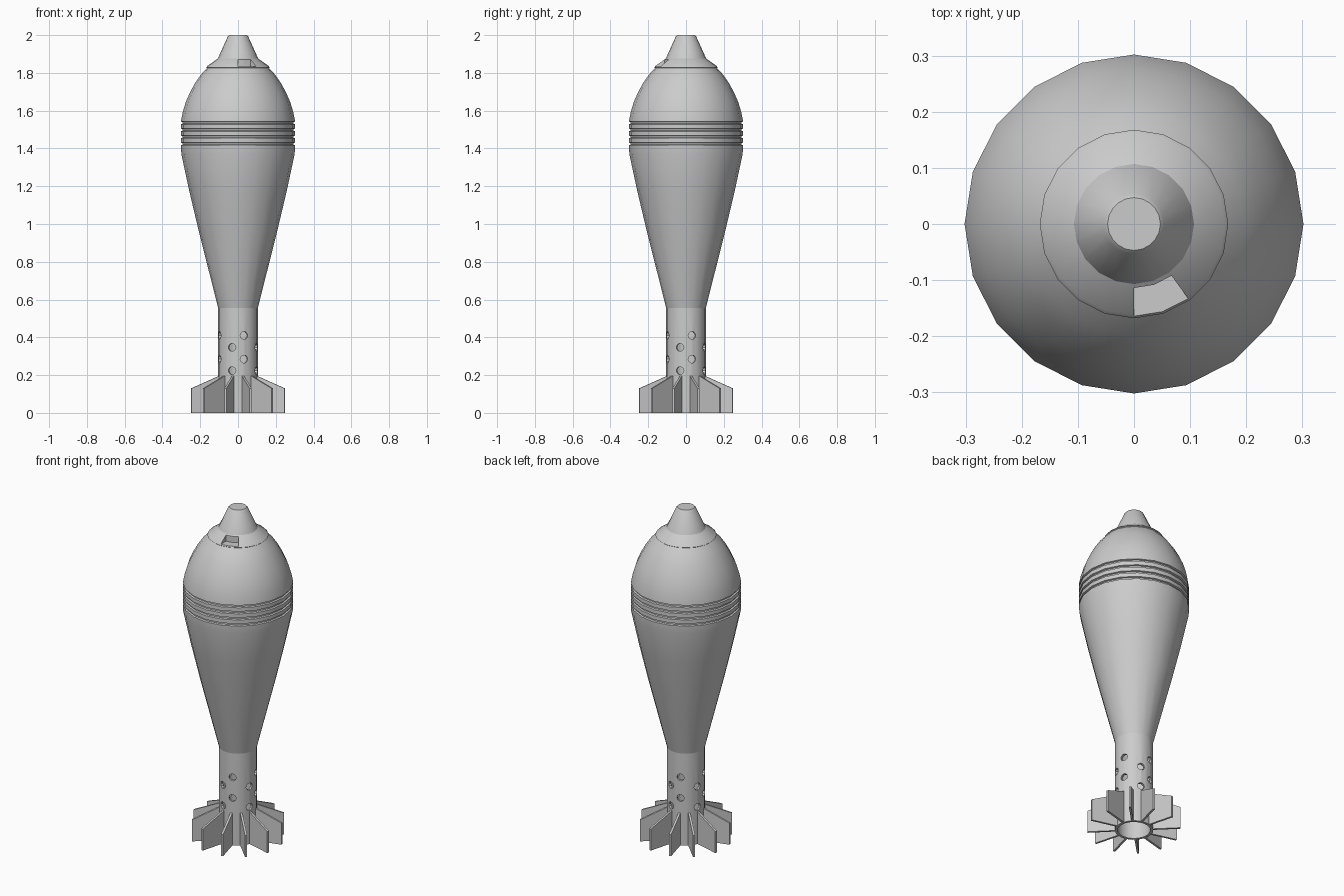
import bpy, bmesh, math
from mathutils import Matrix, Vector

if "Cube" in bpy.data.objects:
    bpy.data.objects.remove(bpy.data.objects["Cube"])

SIDES = 20


def finish(name, bm, smooth=True):
    bmesh.ops.recalc_face_normals(bm, faces=bm.faces)
    me = bpy.data.meshes.new(name)
    bm.to_mesh(me)
    bm.free()
    ob = bpy.data.objects.new(name, me)
    bpy.context.collection.objects.link(ob)
    if smooth:
        shade(ob)
    return ob


def shade(ob):
    bpy.ops.object.select_all(action='DESELECT')
    ob.select_set(True)
    bpy.context.view_layer.objects.active = ob
    bpy.ops.object.shade_smooth_by_angle(angle=math.radians(30))


def lathe(name, profile, closed=False):
    """Revolve (radius, z) points; r = 0 at an end makes a pole."""
    bm = bmesh.new()
    rings = []
    for r, z in profile:
        if r == 0:
            rings.append([bm.verts.new((0, 0, z))] * SIDES)
        else:
            rings.append([bm.verts.new((r * math.cos(i * math.tau / SIDES),
                                        r * math.sin(i * math.tau / SIDES), z))
                          for i in range(SIDES)])
    pairs = list(zip(rings, rings[1:]))
    if closed:
        pairs.append((rings[-1], rings[0]))
    for a, b in pairs:
        for i in range(SIDES):
            j = (i + 1) % SIDES
            bm.faces.new(list(dict.fromkeys((a[i], a[j], b[j], b[i]))))
    return finish(name, bm)


def prism(bm, points, offset):
    """Extrude a flat outline along an offset."""
    low = [bm.verts.new(p) for p in points]
    high = [bm.verts.new(Vector(p) + Vector(offset)) for p in points]
    bm.faces.new(low)
    bm.faces.new(high[::-1])
    n = len(low)
    for i in range(n):
        j = (i + 1) % n
        bm.faces.new((low[i], low[j], high[j], high[i]))
    return low + high


def cut(ob, cutter):
    cutter.hide_render = True
    mod = ob.modifiers.new("cut", 'BOOLEAN')
    mod.operation = 'DIFFERENCE'
    mod.solver = 'EXACT'
    mod.object = cutter
    bpy.ops.object.select_all(action='DESELECT')
    ob.select_set(True)
    bpy.context.view_layer.objects.active = ob
    bpy.ops.object.modifier_apply(modifier=mod.name)
    bpy.data.objects.remove(cutter)
    shade(ob)


# Main body: dome, four ring grooves, long taper
body = [(0, 1.826), (0.163, 1.826), (0.197, 1.79), (0.228, 1.745), (0.255, 1.695),
        (0.277, 1.645), (0.292, 1.595), (0.30, 1.555)]
for z in (1.535, 1.498, 1.461, 1.424):
    body += [(0.302, z + 0.007), (0.293, z + 0.004), (0.293, z - 0.004), (0.302, z - 0.007)]
body += [(0.30, 1.37), (0.257, 1.17), (0.206, 0.955), (0.105, 0.555), (0, 0.555)]
lathe("body", body)

# Nose cap with a small notch on its collar
nose = lathe("nose_cap", [(0, 2.0), (0.047, 2.0), (0.054, 1.993), (0.107, 1.876),
                          (0.162, 1.837), (0.168, 1.829), (0.16, 1.822), (0, 1.822)])
bm = bmesh.new()
angles = [math.radians(a) for a in (-90, -72, -54)]
outline = [(0.114 * math.cos(a), 0.114 * math.sin(a), 1.834) for a in angles]
outline += [(0.2 * math.cos(a), 0.2 * math.sin(a), 1.834) for a in reversed(angles)]
prism(bm, outline, (0, 0, 0.1))
cut(nose, finish("notch_cutter", bm, False))

# Hollow tail tube with staggered vent holes
tube = lathe("tail_tube", [(0.105, 0), (0.105, 0.557), (0.09, 0.557), (0.09, 0)], closed=True)
bm = bmesh.new()
for start, heights in ((-72, (0.41, 0.285)), (-108, (0.347, 0.224))):
    for k in range(4):
        for z in heights:
            m = (Matrix.Rotation(math.radians(start + 90 * k), 4, 'Z')
                 @ Matrix.Translation((0.1, 0, z)) @ Matrix.Rotation(math.pi / 2, 4, 'Y'))
            bmesh.ops.create_cone(bm, cap_ends=True, segments=10, radius1=0.021,
                                  radius2=0.021, depth=0.06, matrix=m)
cut(tube, finish("hole_cutter", bm, False))

# Twelve tail fins
bm = bmesh.new()
t = 0.012
for k in range(12):
    verts = prism(bm, [(0.098, -t / 2, 0), (0.256, -t / 2, 0), (0.256, -t / 2, 0.13),
                       (0.105, -t / 2, 0.195), (0.098, -t / 2, 0.195)], (0, t, 0))
    bmesh.ops.rotate(bm, verts=verts, cent=(0, 0, 0),
                     matrix=Matrix.Rotation(math.radians(15 + 30 * k), 3, 'Z'))
finish("tail_fins", bm, False)
